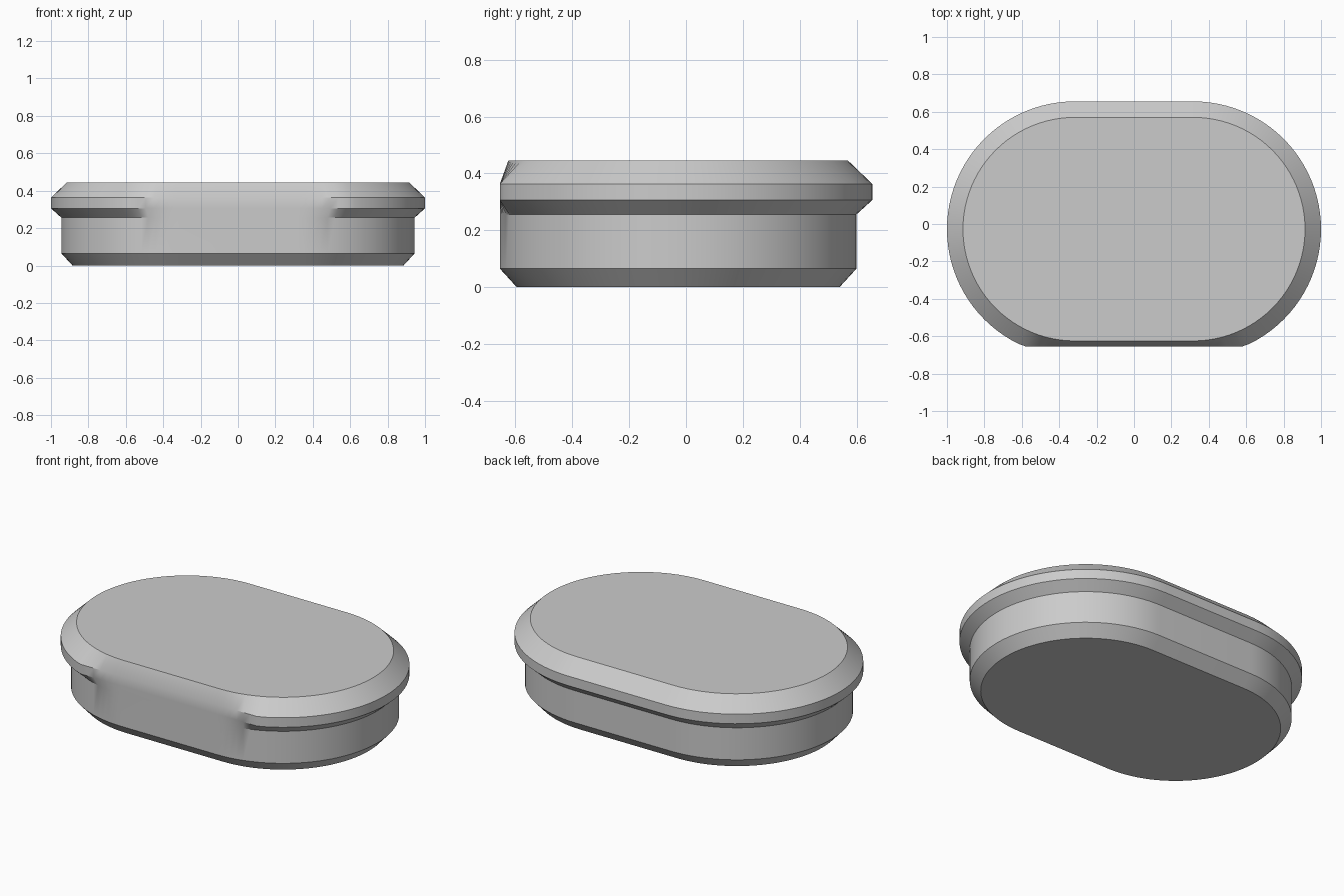
import bpy
import bmesh
from math import sin, cos, pi

cube = bpy.data.objects.get("Cube")
if cube:
    bpy.data.objects.remove(cube)

HALF_STRAIGHT = 0.317   # half length of the straight sides
CENTRE_Y = -0.0275
FRONT_Y = -0.655        # the rim is flattened at this plane
ARC_STEPS = 48

# Wall profile from bottom to top: end radius, height
PROFILE = [(0.568, 0.0), (0.6275, 0.065), (0.6275, 0.256),
           (0.683, 0.306), (0.683, 0.363), (0.5975, 0.445)]


def rounded_outline(radius, z):
    """Stadium outline, with the front held at the flat plane."""
    points = []
    for side, start in ((1, -pi / 2), (-1, pi / 2)):
        for i in range(ARC_STEPS + 1):
            a = start + pi * i / ARC_STEPS
            x = side * HALF_STRAIGHT + radius * cos(a)
            y = max(CENTRE_Y + radius * sin(a), FRONT_Y)
            points.append((x, y, z))
    return points


# Stacked outlines joined into one solid body
bm = bmesh.new()
rings = [[bm.verts.new(p) for p in rounded_outline(r, z)] for r, z in PROFILE]
for low, high in zip(rings, rings[1:]):
    for i in range(len(low)):
        j = (i + 1) % len(low)
        bm.faces.new((low[i], low[j], high[j], high[i]))
bm.faces.new(rings[0][::-1])
bm.faces.new(rings[-1])
bmesh.ops.recalc_face_normals(bm, faces=bm.faces)

mesh = bpy.data.meshes.new("rimmed_oval_body")
bm.to_mesh(mesh)
bm.free()
body = bpy.data.objects.new("rimmed_oval_body", mesh)
bpy.context.collection.objects.link(body)

# Plain grey finish
grey = bpy.data.materials.new("plain grey")
grey.use_nodes = True
colour = (0.6, 0.6, 0.6, 1.0)
grey.diffuse_color = colour
grey.node_tree.nodes["Principled BSDF"].inputs["Base Color"].default_value = colour
mesh.materials.append(grey)

# Smooth curved walls with crisp bevel edges
bpy.ops.object.select_all(action="DESELECT")
body.select_set(True)
bpy.context.view_layer.objects.active = body
bpy.ops.object.shade_smooth_by_angle(angle=pi / 6)
